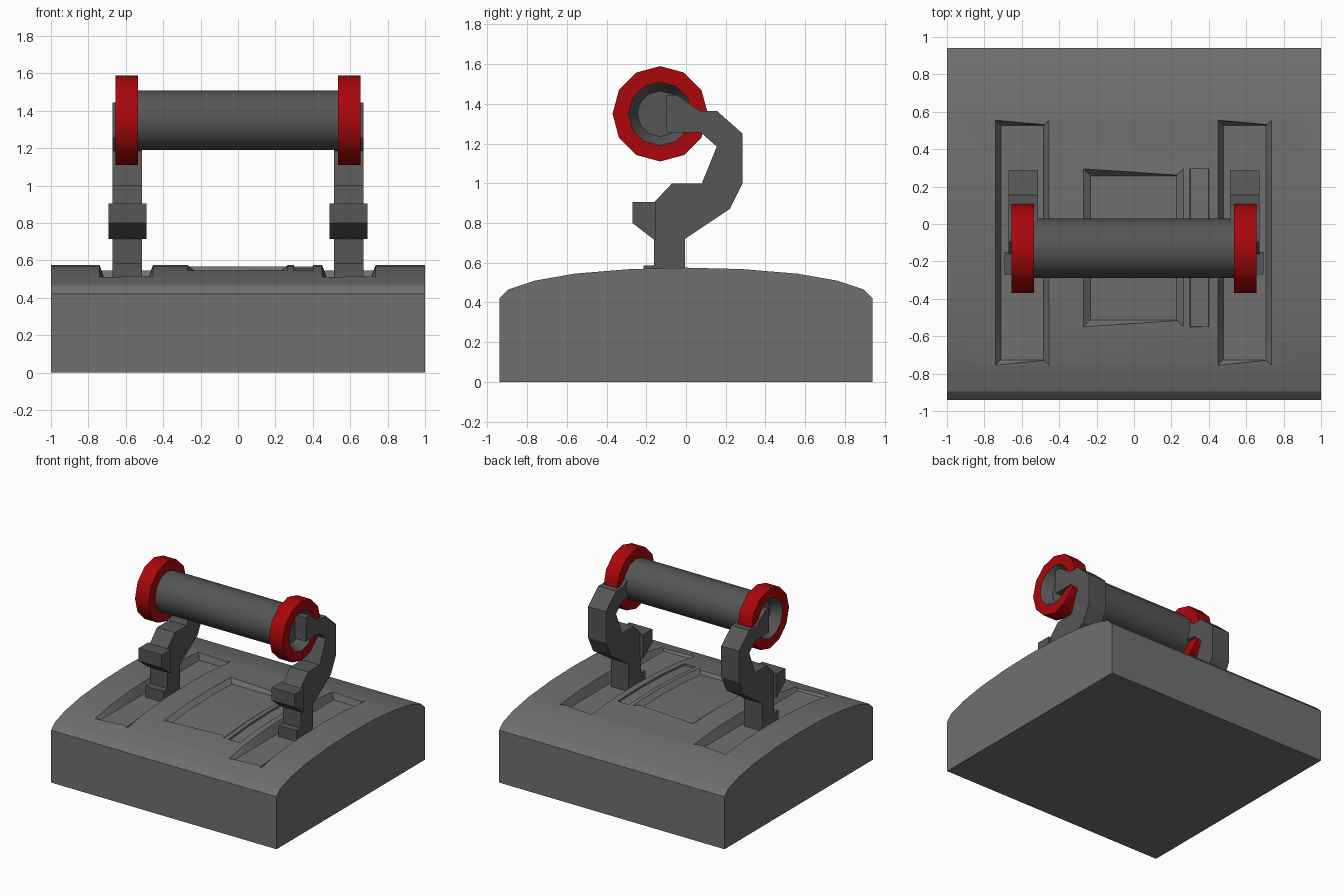
import bpy, bmesh
from math import sin, cos, pi, radians

if "Cube" in bpy.data.objects:
    bpy.data.objects.remove(bpy.data.objects["Cube"])

# curved top of the base: (y, z) from front to back
HALF = [(0.94, 0.42), (0.895, 0.465), (0.76, 0.51), (0.56, 0.545), (0.28, 0.568)]
TOP = [(-y, z) for y, z in HALF] + [(0, 0.575)] + HALF[::-1]


def material(name, rgb):
    m = bpy.data.materials.new(name)
    m.diffuse_color = (*rgb, 1)
    m.use_nodes = True
    m.node_tree.nodes["Principled BSDF"].inputs["Base Color"].default_value = m.diffuse_color
    return m


GREY = material("base_grey", (0.16, 0.16, 0.16))
DARK = material("dark_grey", (0.092, 0.092, 0.092))
RED = material("red", (0.40, 0.002, 0.003))


def surf(y):
    for (ya, za), (yb, zb) in zip(TOP, TOP[1:]):
        if ya <= y <= yb:
            return za + (zb - za) * (y - ya) / (yb - ya)
    return TOP[0][1]


def loft(name, rows, color, caps=True):
    """Skin closed rings of points; optionally cap both ends."""
    bm = bmesh.new()
    rings = [[bm.verts.new(p) for p in r] for r in rows]
    n = len(rings[0])
    for a, b in zip(rings, rings[1:]):
        for i in range(n):
            j = (i + 1) % n
            bm.faces.new((a[i], a[j], b[j], b[i]))
    if caps:
        bm.faces.new(rings[0])
        bm.faces.new(rings[-1])
    bmesh.ops.remove_doubles(bm, verts=bm.verts, dist=1e-5)
    bmesh.ops.recalc_face_normals(bm, faces=bm.faces)
    me = bpy.data.meshes.new(name)
    bm.to_mesh(me)
    bm.free()
    me.materials.append(color)
    ob = bpy.data.objects.new(name, me)
    bpy.context.collection.objects.link(ob)
    return ob


def shade(ob, angle):
    for p in ob.data.polygons:
        p.use_smooth = True
    ob.data.set_sharp_from_angle(angle=radians(angle))


def prism(name, profile, x0, x1, color=DARK):
    return loft(name, [[(x, y, z) for y, z in profile] for x in (x0, x1)], color)


def lathe(name, profile, caps, color=DARK):
    rows = [[(x, -0.13 + r * sin(pi * k / 6), 1.35 + r * cos(pi * k / 6))
             for k in range(12)] for x, r in profile]
    shade(loft(name, rows, color, caps), 35)


def cut(target, x0, x1, y0, y1, inset, floor):
    """Carve a recess whose sloping walls meet the curved surface at the given rectangle."""
    mid = [y for y, _ in TOP if y0 + inset + 0.01 < y < y1 - inset - 0.01]
    rows = []
    for yf, yt in zip([y0 + inset] + mid + [y1 - inset], [y0] + mid + [y1]):
        zf, zt = floor(yf), surf(yt)
        rows.append([(x0 + inset, yf, zf), (x1 - inset, yf, zf), (x1, yt, zt),
                     (x1, yt, 0.8), (x0, yt, 0.8), (x0, yt, zt)])
    cutter = loft("recess_cutter", rows, GREY)
    cutter.hide_render = True
    mod = target.modifiers.new("cut", 'BOOLEAN')
    mod.object, mod.operation, mod.solver = cutter, 'DIFFERENCE', 'EXACT'
    dg = bpy.context.evaluated_depsgraph_get()
    me = bpy.data.meshes.new_from_object(target.evaluated_get(dg))
    target.modifiers.clear()
    target.data = me
    bpy.data.objects.remove(cutter)


# base with two deep slots, a central panel recess and a thin groove
base = prism("base", [(-0.94, 0)] + TOP + [(0.94, 0)], -1, 1, GREY)
for xa, xb in ((-0.74, -0.455), (0.45, 0.735)):
    cut(base, xa, xb, -0.755, 0.555, 0.028, lambda y: 0.497)
cut(base, -0.27, 0.265, -0.55, 0.295, 0.038, lambda y: surf(y) - 0.03)
cut(base, 0.30, 0.40, -0.55, 0.295, 0.001, lambda y: surf(y) - 0.015)
shade(base, 25)

# hooked arms, front blocks, feet and red end rings
ARM = [(-0.16, 0.48), (-0.005, 0.48), (-0.005, 0.72), (0.22, 0.87), (0.285, 1.0),
       (0.285, 1.25), (0.155, 1.365), (0.07, 1.365), (-0.045, 1.445), (-0.097, 1.445),
       (-0.097, 1.255), (0.075, 1.255), (0.155, 1.185), (0.08, 1.0), (-0.07, 1.0),
       (-0.16, 0.905)]
BLOCK = [(-0.27, 0.905), (-0.27, 0.80), (-0.16, 0.715), (-0.15, 0.715), (-0.15, 0.905)]
FOOT = [(-0.215, 0.48), (-0.15, 0.48), (-0.15, 0.585), (-0.215, 0.585)]
RING = [(0.655, 0.16), (0.655, 0.24), (0.535, 0.24), (0.535, 0.16), (0.655, 0.16)]
for side, s in (("left", -1), ("right", 1)):
    prism(side + "_arm", ARM, s * 0.67, s * 0.512)
    prism(side + "_block", BLOCK, s * 0.692, s * 0.488)
    prism(side + "_foot", FOOT, s * 0.67, s * 0.512)
    lathe(side + "_ring", [(s * x, r) for x, r in RING], False, RED)

# roller bar with dished ends
lathe("roller_bar", [(-0.575, 0.115), (-0.655, 0.16), (0.655, 0.16), (0.575, 0.115)], True)
